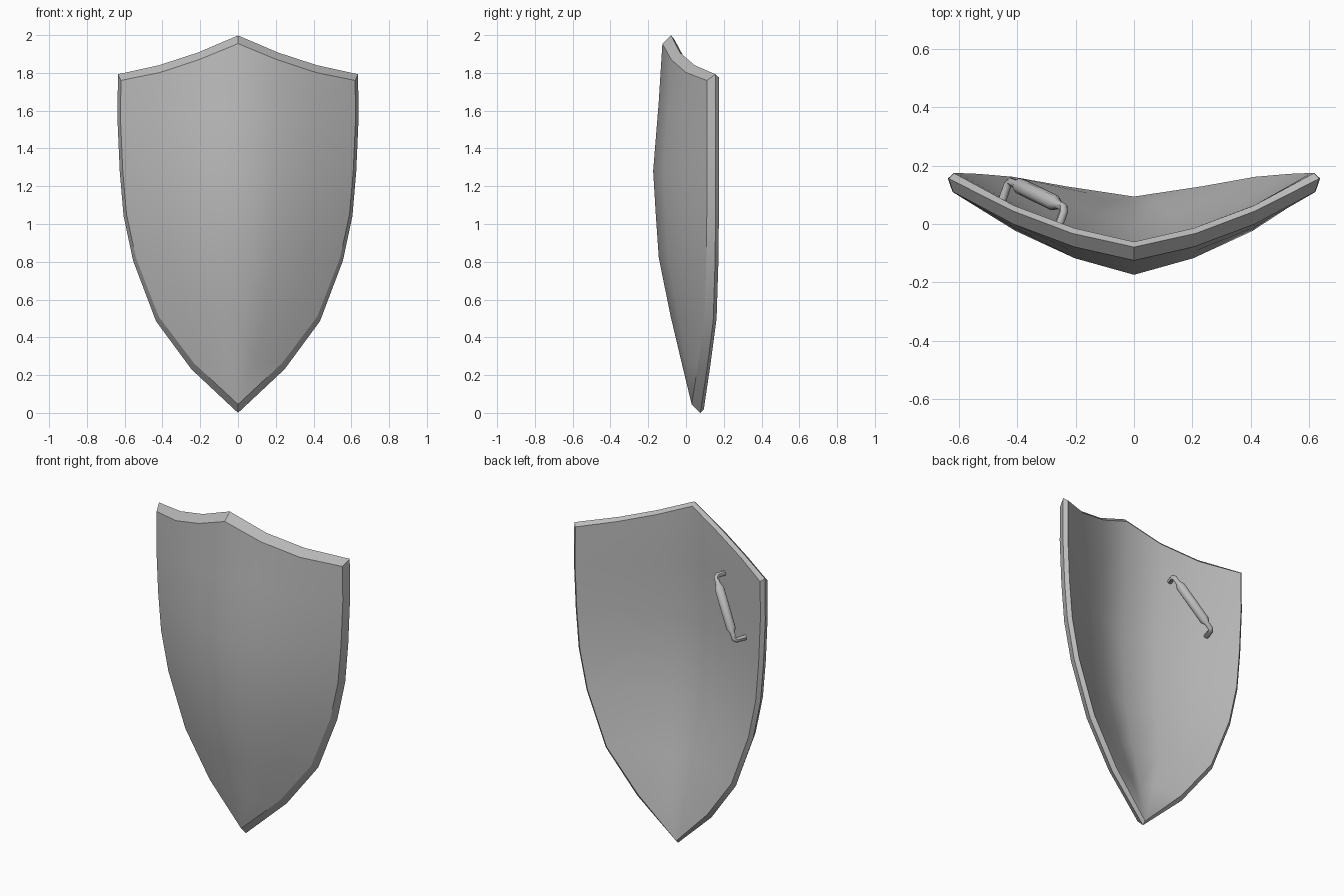
import bpy, bmesh
from mathutils import Vector

cube = bpy.data.objects.get("Cube")
if cube:
    bpy.data.objects.remove(cube, do_unlink=True)

# Single plain metal colour
steel = bpy.data.materials.new("grey_steel")
steel.use_nodes = True
steel.diffuse_color = (0.5, 0.5, 0.5, 1)
steel.node_tree.nodes["Principled BSDF"].inputs["Base Color"].default_value = (0.5, 0.5, 0.5, 1)


def finish(obj, angle):
    obj.data.materials.clear()
    obj.data.materials.append(steel)
    bpy.ops.object.select_all(action='DESELECT')
    obj.select_set(True)
    bpy.context.view_layer.objects.active = obj
    bpy.ops.object.shade_smooth_by_angle(angle=angle, keep_sharp_edges=True)


# Rows of the shield face: height, half width, ridge depth, edge depth
ROWS = [(1.76, .62, -.125, .11), (1.55, .622, -.145, .11), (1.28, .61, -.174, .11),
        (1.05, .59, -.16, .11), (.82, .54, -.144, .108), (.51, .42, -.081, .098),
        (.265, .235, -.023, .065), (.045, 0, .03, .03)]
ARCH = [.195, .11, .042, 0]        # rise of the top edge, from centre to corner
BOW = [0, .2, .53, 1]              # sweep back from ridge to side
HALF = 3                           # columns on each side of the ridge


def face_point(r, c):
    z, width, ridge, edge = ROWS[r]
    u = abs(c) / HALF
    bow = BOW[abs(c)]
    bow += (u - bow) * .3 * max(0, r - 4)      # flatter towards the tip
    rise = ARCH[abs(c)] * max(0, 1 - r * .55)
    return Vector((c / HALF * width, ridge + (edge - ridge) * bow, z + rise))


# Shield plate: front grid, back grid and a ridged rim joining them
cols = range(-HALF, HALF + 1)
last = len(ROWS) - 1
rim = [(0, c) for c in cols] + [(r, HALF) for r in range(1, last)]
rim += [(last, 0)] + [(r, -HALF) for r in range(last - 1, 0, -1)]

bm = bmesh.new()
front, back, outer = {}, {}, {}
for r in range(last + 1):
    for c in (cols if r < last else [0]):
        p = face_point(r, c)
        thick = .064 if (r, c) in rim else .075
        front[r, c] = bm.verts.new(p)
        back[r, c] = bm.verts.new(p + Vector((0, thick, 0)))


def outward(a, b):
    d = front[b].co - front[a].co
    return Vector((-d.z, 0, d.x)).normalized()


for i, key in enumerate(rim):
    n1 = outward(rim[i - 1], key)
    n2 = outward(key, rim[(i + 1) % len(rim)])
    n = (n1 + n2) / (1 + n1.dot(n2))
    drop = .04 if n.z > 0 else .05
    p = front[key].co + Vector((n.x * .016, .046, n.z * drop))
    p.z = max(p.z, 0)
    outer[key] = bm.verts.new(p)
    back[key].co += Vector((-n.x * .004, 0, n.z * .02))

for grid in (front, back):
    for r in range(last):
        for c in range(-HALF, HALF):
            if r + 1 < last:
                ring = [(r, c), (r, c + 1), (r + 1, c + 1), (r + 1, c)]
            else:
                ring = [(r, c), (r, c + 1), (last, 0)]
            bm.faces.new([grid[k] for k in ring])
for i, key in enumerate(rim):
    nxt = rim[(i + 1) % len(rim)]
    bm.faces.new([front[key], front[nxt], outer[nxt], outer[key]])
    bm.faces.new([outer[key], outer[nxt], back[nxt], back[key]])
    for loop in (front, outer, back):
        bm.edges.get((loop[key], loop[nxt])).smooth = False
bmesh.ops.recalc_face_normals(bm, faces=bm.faces)

mesh = bpy.data.meshes.new("shield_plate")
bm.to_mesh(mesh)
bm.free()
plate = bpy.data.objects.new("shield_plate", mesh)
bpy.context.collection.objects.link(plate)
finish(plate, .66)

# Handle: slim bent rod with a thicker grip, behind the right half
top, bottom = Vector((-.237, .055, 1.665)), Vector((-.428, .148, 1.36))
leg = Vector((-.03, -.085, 0))
path = [(top + leg, 1), (top + leg * .15, 1)]
for t, radius in [(.03, 1), (.12, 1), (.19, 1.85), (.81, 1.85), (.88, 1), (.97, 1)]:
    path.append((top.lerp(bottom, t), radius))
path += [(bottom + leg * .15, 1), (bottom + leg, 1)]

curve = bpy.data.curves.new("handle", 'CURVE')
curve.dimensions = '3D'
curve.bevel_depth = .015
curve.bevel_resolution = 2
curve.use_fill_caps = True
spline = curve.splines.new('POLY')
spline.points.add(len(path) - 1)
for point, (co, radius) in zip(spline.points, path):
    point.co = (*co, 1)
    point.radius = radius
handle = bpy.data.objects.new("handle", curve)
bpy.context.collection.objects.link(handle)
bpy.ops.object.select_all(action='DESELECT')
handle.select_set(True)
bpy.context.view_layer.objects.active = handle
bpy.ops.object.convert(target='MESH')
finish(bpy.context.object, .8)
